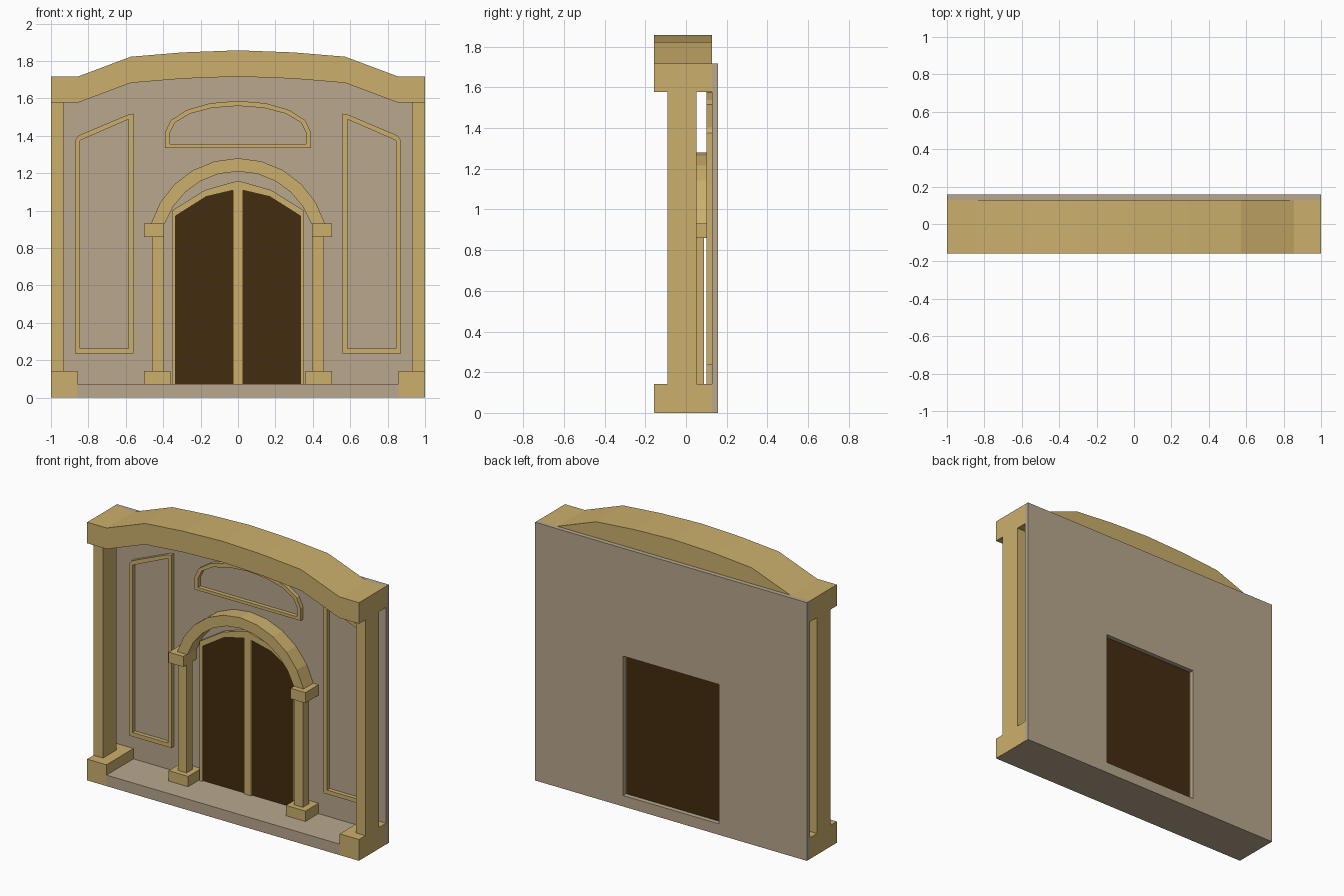
import bpy, bmesh, math

if "Cube" in bpy.data.objects:
    bpy.data.objects.remove(bpy.data.objects["Cube"])


def material(name, rgb):
    m = bpy.data.materials.new(name)
    m.diffuse_color = (*rgb, 1)
    m.use_nodes = True
    m.node_tree.nodes["Principled BSDF"].inputs["Base Color"].default_value = m.diffuse_color
    return m


SAND = material("sandstone trim", (0.60, 0.43, 0.15))
TAUPE = material("taupe wall", (0.48, 0.39, 0.27))
DARK = material("dark wood", (0.056, 0.025, 0.005))


def finish(bm, name, mat):
    bmesh.ops.recalc_face_normals(bm, faces=bm.faces)
    me = bpy.data.meshes.new(name)
    bm.to_mesh(me)
    bm.free()
    me.materials.append(mat)
    ob = bpy.data.objects.new(name, me)
    bpy.context.collection.objects.link(ob)
    return ob


def band(name, outer, inner, y0, y1, mat, closed=False):
    """Solid strip between two (x, z) outlines, from depth y0 to y1."""
    bm = bmesh.new()
    rings = [[bm.verts.new((x, y, z)) for x, z in pts]
             for pts, y in ((outer, y0), (inner, y0), (inner, y1), (outer, y1))]
    n = len(outer)
    for i in range(n if closed else n - 1):
        j = (i + 1) % n
        for k in range(4):
            a, b = rings[k], rings[(k + 1) % 4]
            bm.faces.new((a[i], a[j], b[j], b[i]))
    if not closed:
        for i in (0, n - 1):
            bm.faces.new([r[i] for r in rings])
    return finish(bm, name, mat)


def prism(name, pts, y0, y1, mat):
    """Solid (x, z) outline extruded from y0 to y1."""
    bm = bmesh.new()
    face = bm.faces.new([bm.verts.new((x, y0, z)) for x, z in pts])
    ext = bmesh.ops.extrude_face_region(bm, geom=[face])
    bmesh.ops.translate(bm, vec=(0, y1 - y0, 0),
                        verts=[v for v in ext["geom"] if isinstance(v, bmesh.types.BMVert)])
    return finish(bm, name, mat)


def rect(x0, x1, z0, z1):
    return [(x0, z0), (x1, z0), (x1, z1), (x0, z1)]


def box(name, x0, x1, y0, y1, z0, z1, mat):
    return prism(name, rect(x0, x1, z0, z1), y0, y1, mat)


def mirrored(half):
    """Complete a left half outline that ends on x = 0."""
    return half + [(-x, z) for x, z in half[-2::-1]]


def arc(cz, rx, rz, start, n):
    """Arc from left to right over the top, start angle in radians."""
    step = (math.pi - 2 * start) / n
    return [(-rx * math.cos(start + i * step), cz + rz * math.sin(start + i * step))
            for i in range(n + 1)]


BACK, FRONT, WALL = 0.157, -0.157, 0.127

# Back wall with door opening, and floor slab
band("wall", rect(-1, 1, 0, 1.717), rect(-0.353, 0.353, 0.073, 1.0), WALL, BACK, TAUPE, True)
box("floor_slab", -0.999, 0.999, FRONT + 0.001, WALL, 0, 0.073, TAUPE)

# Curved cornice across the top
low = mirrored([(-1, 1.577), (-0.856, 1.577), (-0.573, 1.683), (-0.294, 1.706), (0, 1.717)])
band("cornice", [(x, z + 0.14) for x, z in low], low, FRONT, WALL, SAND)

# Door: dark leaf, frame and centre post
leaf = mirrored([(-0.351, 0.073), (-0.351, 0.998), (-0.176, 1.105), (0, 1.15)])
prism("door_leaf", leaf, 0.112, 0.126, DARK)
band("door_frame",
     mirrored([(-0.353, 0.073), (-0.353, 1.0), (-0.177, 1.11), (0, 1.16)]),
     mirrored([(-0.333, 0.073), (-0.333, 0.972), (-0.17, 1.075), (0, 1.115)]),
     0.10, 0.125, SAND)
box("door_post", -0.027, 0.027, 0.10, 0.125, 0.073, 1.13, SAND)

# Arch over the door, circular with flat facets
spring, cz = 0.93, 0.796
ro, ri = 0.484, 0.414
band("door_arch",
     arc(cz, ro, ro, math.asin((spring - cz) / ro), 10),
     arc(cz, ri, ri, math.asin((spring - cz) / ri), 10), 0.025, WALL, SAND)

# Lunette frame above the arch
band("lunette_frame",
     [(-0.39, 1.335)] + arc(1.417, 0.39, 0.17, 0, 8) + [(0.39, 1.335)],
     [(-0.364, 1.355)] + arc(1.417, 0.364, 0.143, 0, 8) + [(0.364, 1.355)],
     0.10, WALL, SAND, True)

# Parts repeated left and right
for s, side in ((-1, "left"), (1, "right")):
    def pair(name, x0, x1, y0, y1, z0, z1):
        box(f"{name}_{side}", s * x0, s * x1, y0, y1, z0, z1, SAND)

    pair("corner_base", 0.858, 1, FRONT, WALL, 0.001, 0.142)
    pair("corner_pillar", 0.93, 1, -0.09, 0.052, 0.142, 1.577)
    pair("column_base", 0.36, 0.503, -0.01, WALL, 0.073, 0.142)
    pair("column_shaft", 0.396, 0.46, 0.025, 0.088, 0.142, 0.86)
    pair("column_capital", 0.395, 0.503, -0.01, WALL, 0.86, 0.93)

    # Wall panel moulding with a sloping top
    outer = [(0.872, 0.235), (0.872, 1.375), (0.852, 1.402), (0.588, 1.513), (0.56, 1.518), (0.56, 0.235)]
    inner = [(0.845, 0.262), (0.845, 1.36), (0.845, 1.375), (0.586, 1.488), (0.585, 1.485), (0.585, 0.262)]
    band(f"panel_frame_{side}", [(s * x, z) for x, z in outer],
         [(s * x, z) for x, z in inner], 0.10, WALL, SAND, True)
